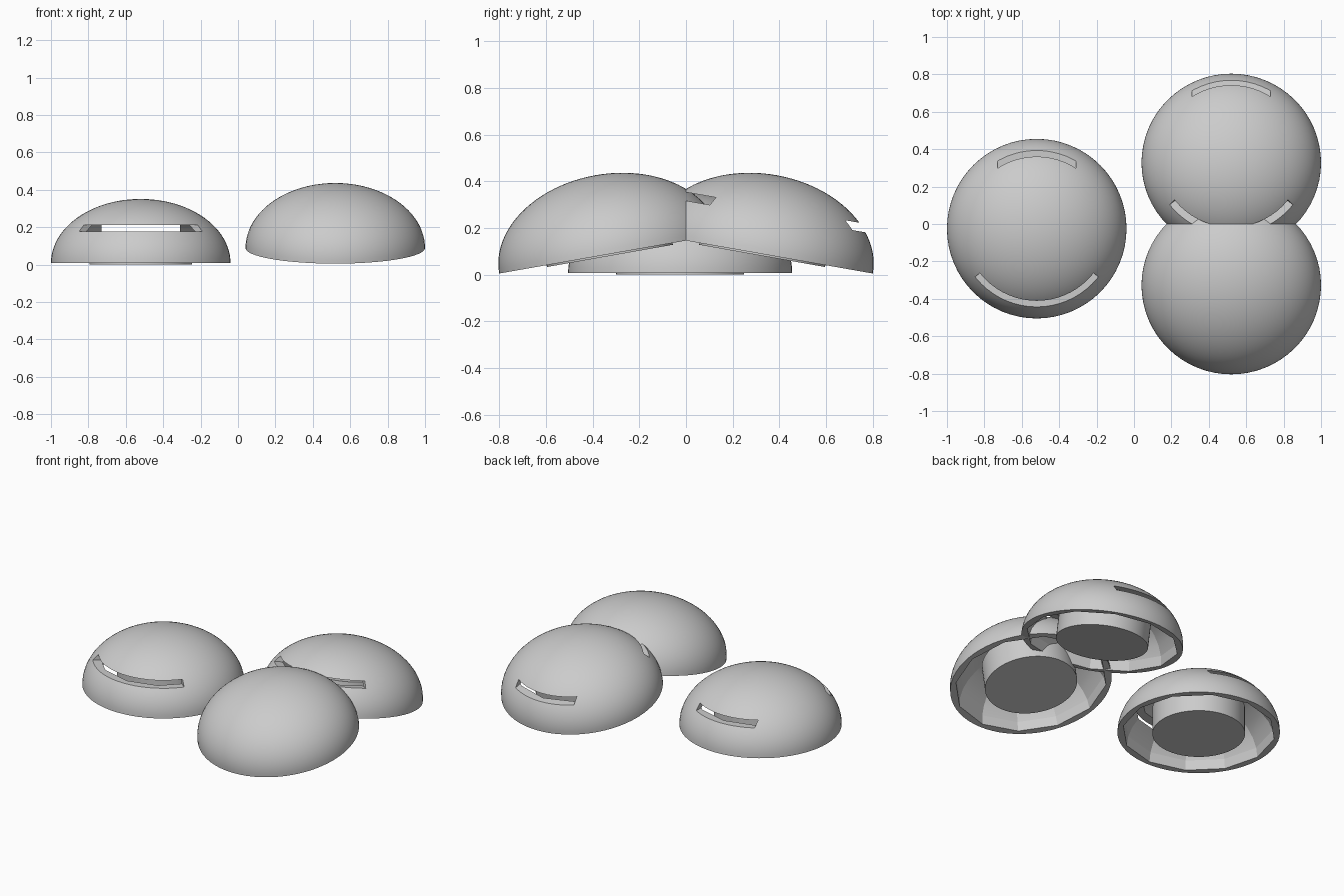
import bpy, bmesh
from math import radians, sin, cos
from mathutils import Matrix, Vector

if "Cube" in bpy.data.objects:
    bpy.data.objects.remove(bpy.data.objects["Cube"])

R, H = 0.48, 0.343           # shell radius and height
SLOT = (0.168, 0.204)        # slot heights above the rim

grey = bpy.data.materials.new("plain grey")
grey.use_nodes = True
COLOUR = (0.6, 0.6, 0.6, 1)
grey.diffuse_color = COLOUR
grey.node_tree.nodes["Principled BSDF"].inputs["Base Color"].default_value = COLOUR


def make_object(name, bm):
    bmesh.ops.recalc_face_normals(bm, faces=bm.faces)
    mesh = bpy.data.meshes.new(name)
    bm.to_mesh(mesh)
    bm.free()
    mesh.materials.append(grey)
    obj = bpy.data.objects.new(name, mesh)
    bpy.context.collection.objects.link(obj)
    return obj


def ellipsoid(name, segments, rings, radius, height, cut=None):
    bm = bmesh.new()
    bmesh.ops.create_uvsphere(bm, u_segments=segments, v_segments=rings, radius=1)
    bmesh.ops.scale(bm, vec=(radius, radius, height), verts=bm.verts)
    if cut is not None:
        geom = bm.verts[:] + bm.edges[:] + bm.faces[:]
        res = bmesh.ops.bisect_plane(bm, geom=geom, dist=1e-5, plane_co=(0, 0, cut),
                                     plane_no=(0, 0, -1), clear_outer=True)
        rim = [e for e in bm.edges if e.is_boundary]
        bmesh.ops.holes_fill(bm, edges=rim, sides=0)
    return make_object(name, bm)


def prism(name, outline):
    bm = bmesh.new()
    face = bm.faces.new([bm.verts.new((x, y, SLOT[0])) for x, y in outline])
    top = bmesh.ops.extrude_face_region(bm, geom=[face])["geom"]
    bmesh.ops.translate(bm, vec=(0, 0, SLOT[1] - SLOT[0]),
                        verts=[v for v in top if isinstance(v, bmesh.types.BMVert)])
    return make_object(name, bm)


def build_dome(name, place, slotted):
    # Smooth outer dome, hollowed by a coarse faceted dome
    shell = ellipsoid(name + "_shell", 64, 48, R, H, 0)
    cutters = [ellipsoid("hollow_cutter", 12, 16, 0.452, 0.31)]
    if slotted:
        # Wide radial slot in front, narrower square-ended slot behind
        a = radians(52)
        cutters.append(prism("front_cutter", [(0, 0), (-sin(a), -cos(a)),
                                              (sin(a), -cos(a))]))
        cutters.append(prism("back_cutter", [(-0.21, 0.1), (0.21, 0.1),
                                             (0.21, 0.6), (-0.21, 0.6)]))
    for cutter in cutters:
        cutter.hide_render = True
        mod = shell.modifiers.new("cut", "BOOLEAN")
        mod.operation = "DIFFERENCE"
        mod.solver = "EXACT"
        mod.object = cutter
    graph = bpy.context.evaluated_depsgraph_get()
    shell.data = bpy.data.meshes.new_from_object(shell.evaluated_get(graph))
    shell.modifiers.clear()
    for cutter in cutters:
        bpy.data.objects.remove(cutter)

    # Round core inside, standing just below the rim
    bm = bmesh.new()
    bmesh.ops.create_cone(bm, cap_ends=True, segments=64, radius1=0.274,
                          radius2=0.274, depth=0.168,
                          matrix=Matrix.Translation((0, 0, 0.076)))
    core = make_object(name + "_core", bm)
    for obj in (shell, core):
        obj.data.shade_smooth()
        obj.data.set_sharp_from_angle(angle=radians(14))
        obj.matrix_world = place


# One level dome, and two leaning together into each other
tilt = radians(10)
lean_y, lean_z = 0.8 - R * cos(tilt), 0.005 + R * sin(tilt)
build_dome("level_dome", Matrix.Translation((-0.52, -0.025, 0.008)), True)
for name, side, slotted in (("back_dome", 1, True), ("front_dome", -1, False)):
    place = Matrix.Translation((0.52, side * lean_y, lean_z))
    build_dome(name, place @ Matrix.Rotation(-side * tilt, 4, "X"), slotted)
